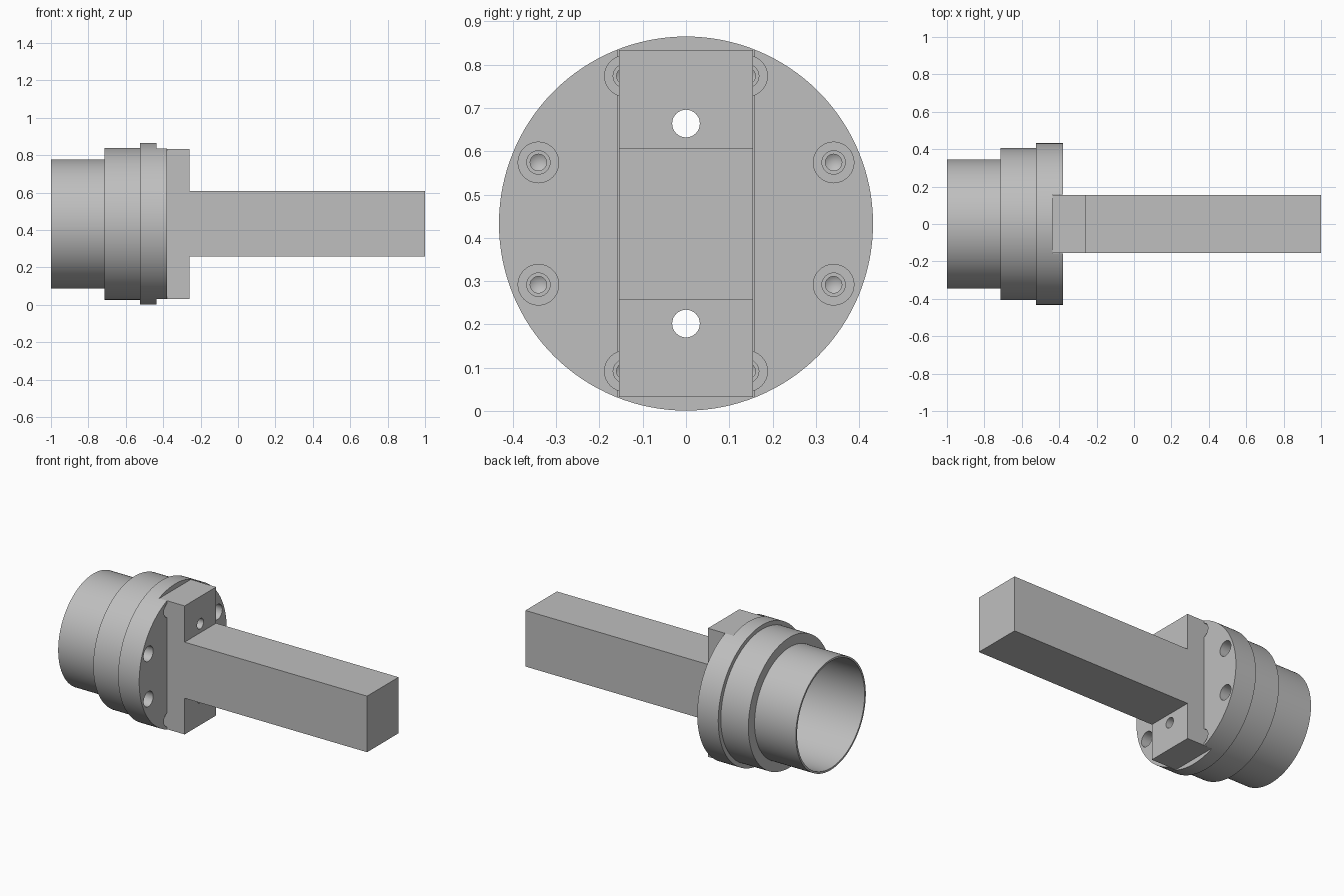
import bpy, bmesh
from math import cos, sin, pi, radians

if "Cube" in bpy.data.objects:
    bpy.data.objects.remove(bpy.data.objects["Cube"], do_unlink=True)

AXIS_Z = 0.433          # height of the turning axis
HALF_BAR = 0.155        # half width of the bar
FACE_X = -0.38          # flange face
SLOT_X = -0.435         # slot floor

steel = bpy.data.materials.new("plain grey metal")
steel.use_nodes = True
GREY = (0.52, 0.52, 0.52, 1)
steel.diffuse_color = GREY
steel.node_tree.nodes["Principled BSDF"].inputs["Base Color"].default_value = GREY


def finish(name, bm):
    bmesh.ops.recalc_face_normals(bm, faces=bm.faces)
    mesh = bpy.data.meshes.new(name)
    bm.to_mesh(mesh)
    bm.free()
    mesh.materials.append(steel)
    obj = bpy.data.objects.new(name, mesh)
    bpy.context.collection.objects.link(obj)
    return obj


def lathe(name, profile, centres, sides):
    """Turn an (x, radius) profile, on-axis at both ends, about each (y, z) centre."""
    bm = bmesh.new()
    for cy, cz in centres:
        rings = []
        for x, r in profile:
            count = sides if r > 0 else 1
            rings.append([bm.verts.new((x, cy + r * cos(2 * pi * i / sides),
                                        cz + r * sin(2 * pi * i / sides)))
                          for i in range(count)])
        for a, b in zip(rings, rings[1:]):
            for i in range(sides):
                j = (i + 1) % sides
                corners = [a[i % len(a)], a[j % len(a)], b[j % len(b)], b[i % len(b)]]
                bm.faces.new(list(dict.fromkeys(corners)))
    return finish(name, bm)


def extrude_side(name, outline, half):
    """Extrude an (x, z) outline across y."""
    bm = bmesh.new()
    face = bm.faces.new([bm.verts.new((x, -half, z)) for x, z in outline])
    out = bmesh.ops.extrude_face_region(bm, geom=[face])["geom"]
    moved = [v for v in out if isinstance(v, bmesh.types.BMVert)]
    bmesh.ops.translate(bm, verts=moved, vec=(0, 2 * half, 0))
    return finish(name, bm)


def cut(target, cutter):
    mod = target.modifiers.new("cut", 'BOOLEAN')
    mod.operation = 'DIFFERENCE'
    mod.solver = 'EXACT'
    mod.object = cutter
    bpy.context.view_layer.objects.active = target
    bpy.ops.object.modifier_apply(modifier=mod.name)


# Stepped hollow hub with flange
hub = lathe("flanged_hub", [
    (-0.48, 0), (-0.48, 0.333), (-1, 0.333), (-1, 0.345), (-0.715, 0.345),
    (-0.715, 0.406), (-0.525, 0.406), (-0.525, 0.432), (FACE_X, 0.432), (FACE_X, 0),
], [(0, AXIS_Z)], 128)

# T-shaped bar seated in the flange slot
half_t = []
for x, h in [(SLOT_X, 0.401), (-0.26, 0.401), (-0.26, 0.175), (1, 0.175)]:
    half_t.append((x, h))
outline = [(x, AXIS_Z + h) for x, h in half_t]
outline += [(x, AXIS_Z - h) for x, h in reversed(half_t)]
bar = extrude_side("t_bar", outline, HALF_BAR)

# Cutters: slot, ring of counterbored screw holes, two through holes
slot = extrude_side("slot_cutter", [(SLOT_X, -0.1), (0, -0.1), (0, 1), (SLOT_X, 1)],
                    HALF_BAR + 0.002)
bolt_centres = [(0.369 * cos(radians(22.5 + 45 * i)),
                 AXIS_Z + 0.369 * sin(radians(22.5 + 45 * i))) for i in range(8)]
screws = lathe("screw_hole_cutter", [
    (-0.3, 0), (-0.3, 0.047), (-0.45, 0.047), (-0.45, 0.027), (-0.53, 0.027),
    (-0.53, 0.019), (-0.6, 0.019), (-0.612, 0),
], bolt_centres, 32)
through = lathe("through_hole_cutter", [(-0.6, 0), (-0.6, 0.032), (-0.1, 0.032), (-0.1, 0)],
                [(0, AXIS_Z + s * 0.231) for s in (-1, 1)], 32)

for cutter in (slot, screws, through):
    cut(hub, cutter)
cut(bar, through)
for cutter in (slot, screws, through):
    bpy.data.objects.remove(cutter, do_unlink=True)

# Smooth turned surfaces, crisp edges
for obj in (hub, bar):
    bpy.ops.object.select_all(action='DESELECT')
    obj.select_set(True)
    bpy.context.view_layer.objects.active = obj
    bpy.ops.object.shade_smooth_by_angle(angle=radians(30))
